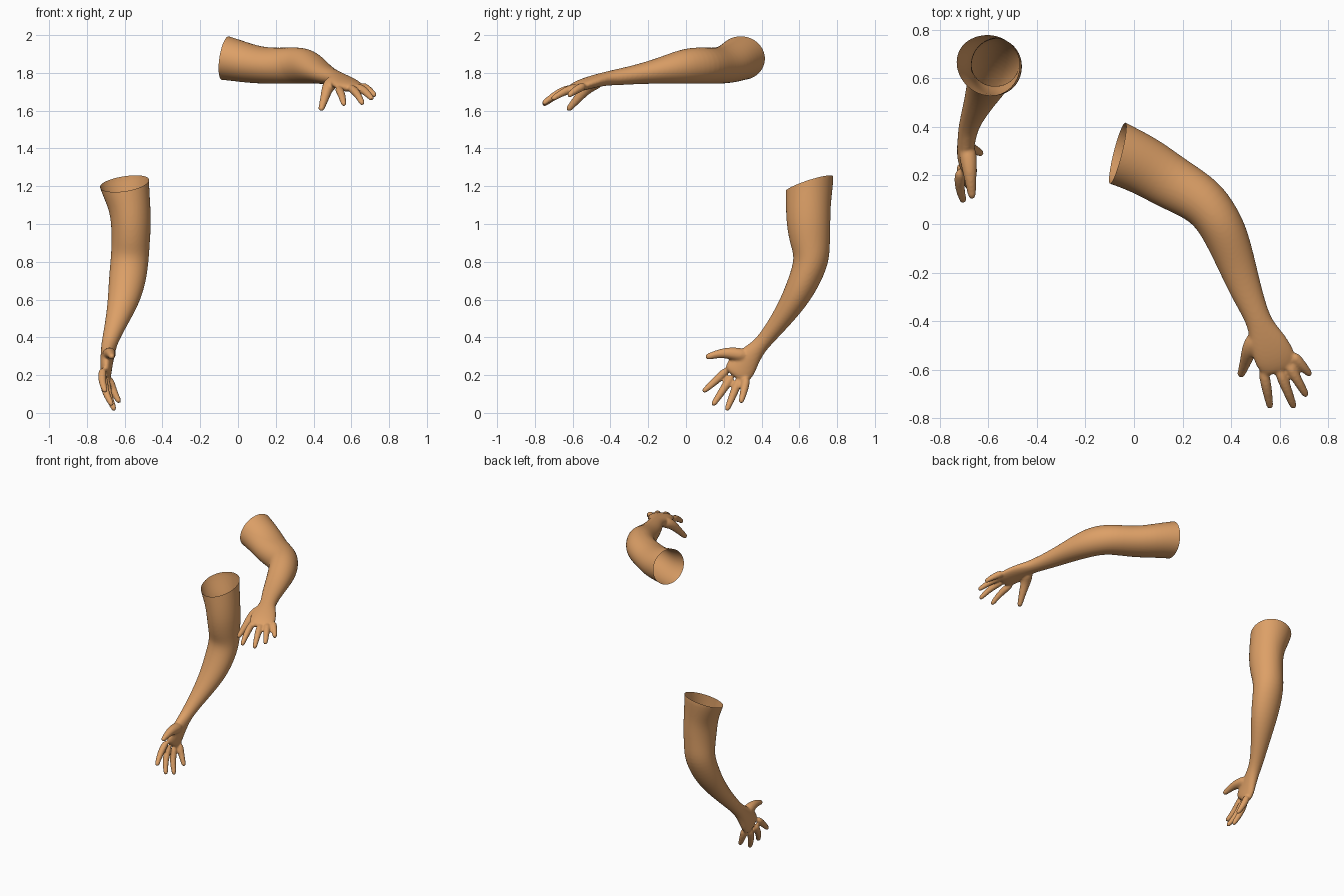
import bpy, bmesh, math
from mathutils import Vector

skin = bpy.data.materials.new("warm_skin")
skin.diffuse_color = (0.72, 0.35, 0.135, 1)


def tube(bm, rings, ref, sides=20):
    """Closed tube through rings (x, y, z, radius along ref, radius across)."""
    pts = [Vector(r[:3]) for r in rings]
    loops = []
    for i, r in enumerate(rings):
        t = (pts[min(i + 1, len(pts) - 1)] - pts[max(i - 1, 0)]).normalized()
        u = (ref - t * ref.dot(t)).normalized()
        v = t.cross(u)
        loops.append([bm.verts.new(pts[i] + u * r[3] * math.cos(a) + v * r[4] * math.sin(a))
                      for a in (2 * math.pi * k / sides for k in range(sides))])
    for a, b in zip(loops, loops[1:]):
        for k in range(sides):
            bm.faces.new((a[k], a[(k + 1) % sides], b[(k + 1) % sides], b[k]))
    bm.faces.new(loops[0][::-1])
    bm.faces.new(loops[-1])


def digit(bm, pts):
    """Tapered finger through points (x, y, z, radius) with a rounded tip."""
    rings = [(*p, p[3]) for p in pts]
    end, prev = Vector(pts[-1][:3]), Vector(pts[-2][:3])
    d, r = (end - prev).normalized(), pts[-1][3]
    for step, s in ((0.6, 0.8), (0.95, 0.35)):
        rings.append((*(end + d * r * step), r * s, r * s))
    tube(bm, rings, Vector((0.31, 0.22, 0.93)) if abs(d.z) < 0.8 else Vector((1, 0, 0)), 12)


def arm(name, rings, ref, thumb, fingers, cut_co, cut_no):
    bm = bmesh.new()
    tube(bm, rings, ref)
    digit(bm, thumb)
    for base, mid, tip in fingers:
        digit(bm, [(*base, 0.026), (*mid, 0.022), (*tip, 0.016)])
    bmesh.ops.recalc_face_normals(bm, faces=bm.faces)
    me = bpy.data.meshes.new(name)
    bm.to_mesh(me)
    bm.free()
    ob = bpy.data.objects.new(name, me)
    bpy.context.collection.objects.link(ob)
    # fuse limb, palm and fingers into one skin
    sub = ob.modifiers.new("round", 'SUBSURF')
    sub.levels = sub.render_levels = 2
    rem = ob.modifiers.new("fuse", 'REMESH')
    rem.mode = 'VOXEL'
    rem.voxel_size = 0.007
    smooth = ob.modifiers.new("soften", 'SMOOTH')
    smooth.factor = 0.5
    smooth.iterations = 5
    dg = bpy.context.evaluated_depsgraph_get()
    solid = bpy.data.meshes.new_from_object(ob.evaluated_get(dg))
    ob.modifiers.clear()
    # slice the shoulder end open
    bm = bmesh.new()
    bm.from_mesh(solid)
    bmesh.ops.bisect_plane(bm, geom=bm.verts[:] + bm.edges[:] + bm.faces[:],
                           plane_co=cut_co, plane_no=cut_no, clear_outer=True)
    for f in bm.faces:
        f.smooth = True
    bm.to_mesh(solid)
    bm.free()
    ob.data = solid
    solid.materials.clear()
    solid.materials.append(skin)
    return ob


# hanging arm, palm facing +x
arm("lowered_arm", [
    (-.62, .66, 1.34, .155, .13), (-.60, .652, 1.20, .132, .127),
    (-.574, .647, 1.10, .112, .120), (-.565, .648, 1.0, .107, .118),
    (-.568, .657, .90, .102, .107), (-.573, .668, .81, .102, .094),
    (-.586, .626, .70, .100, .084), (-.605, .575, .60, .086, .072),
    (-.637, .508, .50, .064, .056), (-.672, .43, .40, .046, .043),
    (-.685, .385, .35, .041, .042), (-.692, .335, .295, .036, .062),
    (-.698, .30, .25, .033, .078), (-.698, .272, .213, .029, .078),
    (-.696, .255, .19, .018, .06)],
    Vector((1, 0, 0)),
    [(-.69, .33, .30, .04), (-.68, .25, .315, .036), (-.675, .19, .318, .026),
     (-.668, .12, .299, .018)],
    [((-.715, .225, .235), (-.722, .16, .172), (-.705, .10, .12)),
     ((-.712, .247, .20), (-.708, .195, .12), (-.672, .148, .05)),
     ((-.70, .285, .185), (-.69, .25, .098), (-.658, .220, .025)),
     ((-.685, .32, .19), (-.665, .31, .125), (-.633, .293, .065))],
    (-.6, .65, 1.212), (-.16, -.32, 1))

# raised arm reaching forward, palm down
arm("raised_arm", [
    (-.21, .35, 1.90, .135, .142), (-.065, .29, 1.88, .118, .130),
    (.052, .238, 1.85, .105, .122), (.157, .168, 1.836, .096, .113),
    (.285, .10, 1.84, .097, .103), (.345, .02, 1.838, .097, .095),
    (.383, -.055, 1.826, .086, .091), (.424, -.167, 1.806, .064, .079),
    (.463, -.28, 1.789, .050, .066), (.50, -.365, 1.777, .043, .054),
    (.522, -.42, 1.77, .037, .054), (.548, -.48, 1.757, .034, .076),
    (.575, -.54, 1.74, .031, .086), (.594, -.58, 1.725, .027, .082),
    (.605, -.61, 1.715, .017, .06)],
    Vector((0, 0, 1)),
    [(.515, -.45, 1.76, .04), (.477, -.51, 1.735, .036), (.463, -.56, 1.68, .026),
     (.442, -.617, 1.613, .018)],
    [((.530, -.59, 1.72), (.548, -.68, 1.69), (.56, -.748, 1.637)),
     ((.592, -.59, 1.725), (.63, -.68, 1.695), (.656, -.748, 1.643)),
     ((.630, -.57, 1.728), (.672, -.64, 1.705), (.706, -.70, 1.667)),
     ((.648, -.535, 1.735), (.69, -.58, 1.712), (.72, -.615, 1.685))],
    (-.07, .28, 1.88), (-1, .25, .15))
